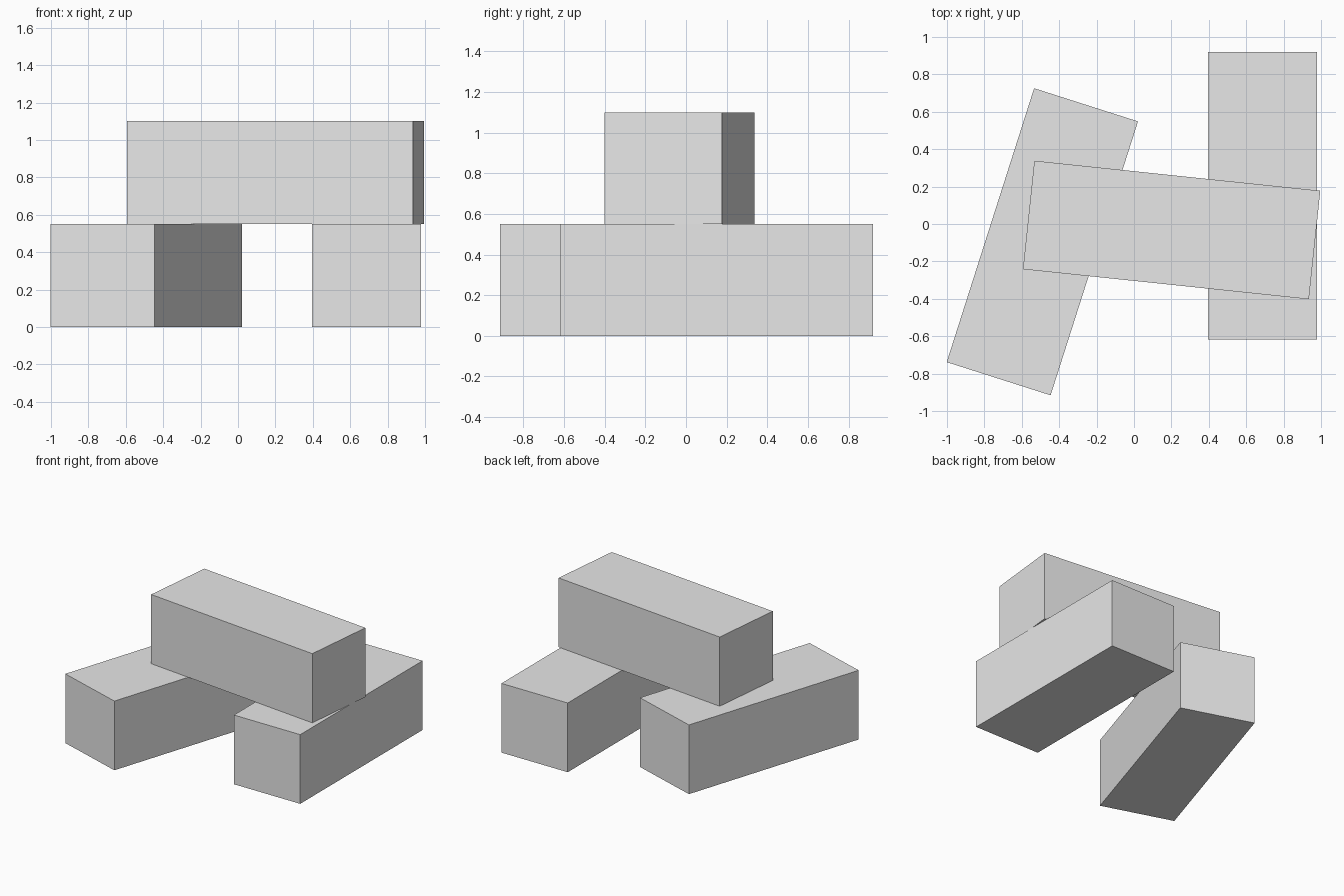
import bpy
import math

# Remove the default object only
default = bpy.data.objects.get("Cube")
if default:
    bpy.data.objects.remove(default, do_unlink=True)

# Single flat grey
GREY = (0.8, 0.8, 0.8, 1.0)
grey = bpy.data.materials.new("plain grey")
grey.use_nodes = True
grey.diffuse_color = GREY
grey.node_tree.nodes["Principled BSDF"].inputs["Base Color"].default_value = GREY

WIDTH, LENGTH, HEIGHT = 0.583, 1.537, 0.55


def beam(name, x, y, base, turn):
    """A sharp-edged block lying on its side, turned about z in degrees."""
    bpy.ops.mesh.primitive_cube_add(
        size=1, location=(x, y, base + HEIGHT / 2), rotation=(0, 0, math.radians(turn)))
    block = bpy.context.object
    block.name = name
    block.scale = (WIDTH, LENGTH, HEIGHT)
    block.data.materials.append(grey)
    return block


# Two blocks on the ground with a third bridging them
beam("right_support_block", -0.49, -0.095, 0, -17.7)
beam("left_support_block", 0.687, 0.152, 0, 0)
beam("bridging_block", 0.201, -0.032, HEIGHT, -96)
